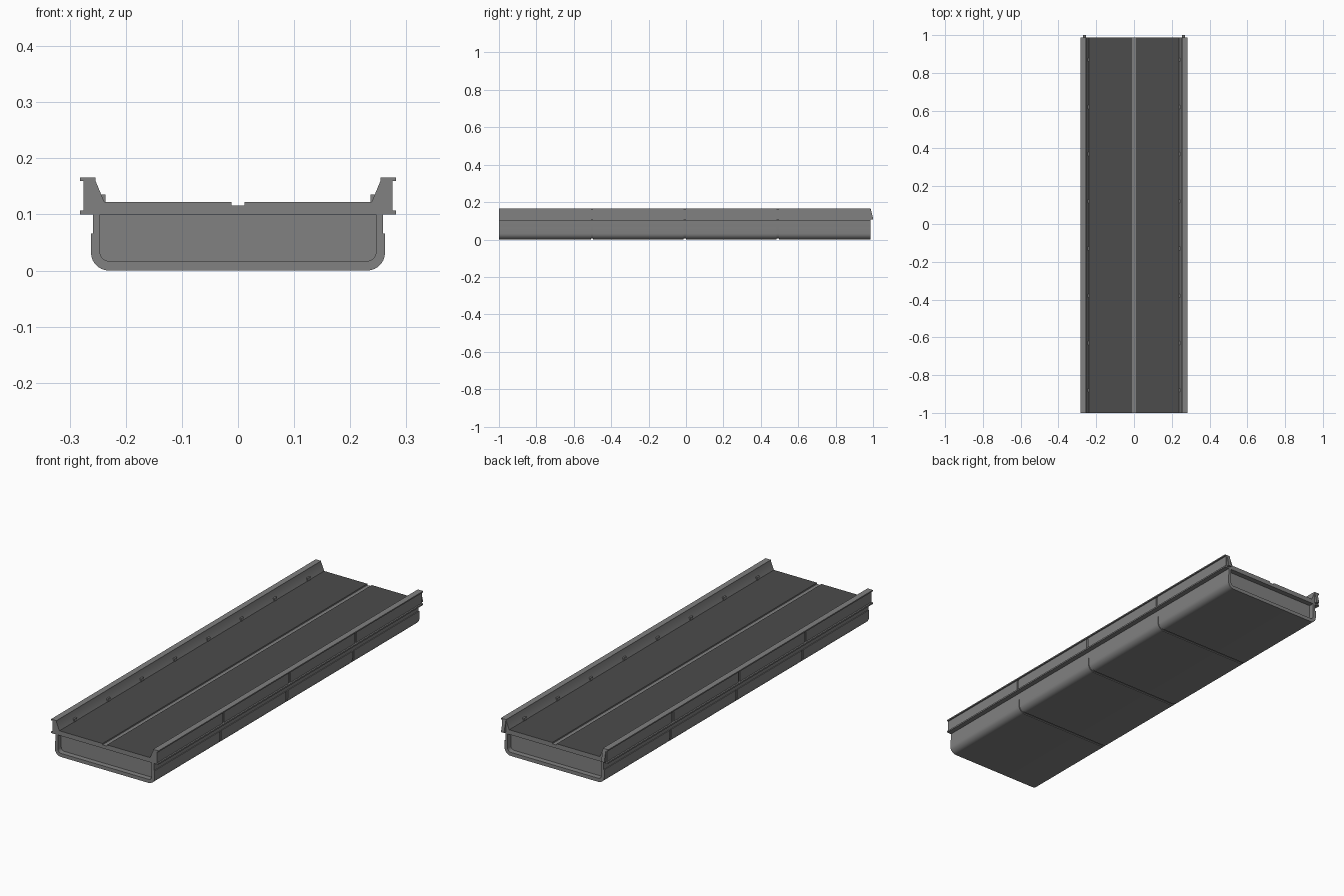
import bpy, bmesh, math

if "Cube" in bpy.data.objects:
    bpy.data.objects.remove(bpy.data.objects["Cube"], do_unlink=True)


def material(name, value):
    m = bpy.data.materials.new(name)
    m.use_nodes = True
    colour = (value, value, value, 1)
    m.diffuse_color = colour
    m.node_tree.nodes["Principled BSDF"].inputs["Base Color"].default_value = colour
    return m


concrete = material("concrete grey", 0.22)
asphalt = material("dark asphalt", 0.072)

FRONT, BACK = -1.0, 0.987
GAP = 0.012
RECESS = 0.025


def finish(name, bm, mats):
    bmesh.ops.recalc_face_normals(bm, faces=bm.faces)
    mesh = bpy.data.meshes.new(name)
    bm.to_mesh(mesh)
    bm.free()
    for m in mats:
        mesh.materials.append(m)
    ob = bpy.data.objects.new(name, mesh)
    bpy.context.collection.objects.link(ob)
    bpy.ops.object.select_all(action="DESELECT")
    ob.select_set(True)
    bpy.context.view_layer.objects.active = ob
    bpy.ops.object.shade_smooth_by_angle()
    return ob


def extrude(name, profile, y0, y1, mats=(concrete,), rule=None):
    """Sweep an x-z outline from y0 to y1."""
    bm = bmesh.new()
    cap = bm.faces.new([bm.verts.new((x, y0, z)) for x, z in profile])
    res = bmesh.ops.extrude_face_region(bm, geom=[cap])
    moved = [v for v in res["geom"] if isinstance(v, bmesh.types.BMVert)]
    bmesh.ops.translate(bm, verts=moved, vec=(0, y1 - y0, 0))
    bmesh.ops.recalc_face_normals(bm, faces=bm.faces)
    if rule:
        for f in bm.faces:
            f.material_index = rule(f)
    return finish(name, bm, mats)


def mirrored(half):
    """Complete a right-hand outline with its mirror image."""
    return half + [(-x, z) for x, z in reversed(half)]


def tub(half_width, top, bottom, radius, steps=7):
    """Open-topped outline with rounded lower corners."""
    half = [(half_width, top)]
    for i in range(steps + 1):
        a = math.pi / 2 * i / steps
        half.append((half_width - radius + radius * math.cos(a),
                     bottom + radius - radius * math.sin(a)))
    return mirrored(half)


def box(name, x0, x1, y0, y1, z0, z1):
    return extrude(name, [(x0, z0), (x1, z0), (x1, z1), (x0, z1)], y0, y1)


# Deck with both parapets and the central channel
DECK = 0.122
deck_half = [(0.0115, 0.116), (0.0115, DECK), (0.238, DECK), (0.254, 0.16),
             (0.254, 0.166), (0.282, 0.166), (0.282, 0.16), (0.271, 0.16),
             (0.271, 0.107), (0.282, 0.107), (0.282, 0.1)]


def road_rule(f):
    return int(f.normal.z > 0.9 and abs(f.calc_center_median().z - DECK) < 0.001)


extrude("deck_and_parapets", mirrored(deck_half), FRONT, BACK,
        (concrete, asphalt), road_rule)

# Girder walls and recessed core
outer = tub(0.2585, 0.1, 0.0045, 0.0285)
inner = tub(0.246, 0.1, 0.017, 0.016)
extrude("girder_walls", outer + inner[::-1], FRONT, BACK)
extrude("girder_core", inner, FRONT + RECESS, BACK - RECESS)

# Cladding panels divided by narrow joints
shell = tub(0.262, 0.066, 0, 0.032) + tub(0.2585, 0.066, 0.0045, 0.0285)[::-1]
bay = (BACK - FRONT) / 4
for i in range(4):
    y0 = FRONT + i * bay + (GAP / 2 if i > 0 else 0)
    y1 = FRONT + (i + 1) * bay - (GAP / 2 if i < 3 else 0)
    extrude(f"lower_cladding_{i + 1}", shell, y0, y1)
    for side, s in (("left", 1), ("right", -1)):
        box(f"{side}_parapet_panel_{i + 1}", s * 0.271, s * 0.275, y0, y1, 0.107, 0.16)

for side, s in (("left", 1), ("right", -1)):
    # Small blocks at the foot of the parapet
    for i in range(8):
        y = -0.88 + i * 0.25
        box(f"{side}_curb_block_{i + 1}", s * 0.236, s * 0.246,
            y - 0.01, y + 0.01, DECK - 0.002, 0.136)

    # Sloping connector tongue at the back end
    bm = bmesh.new()
    outline = [(BACK, 0.107), (1.0, 0.107), (1.0, 0.115), (BACK, 0.165)]
    cap = bm.faces.new([bm.verts.new((s * 0.255, y, z)) for y, z in outline])
    res = bmesh.ops.extrude_face_region(bm, geom=[cap])
    moved = [v for v in res["geom"] if isinstance(v, bmesh.types.BMVert)]
    bmesh.ops.translate(bm, verts=moved, vec=(s * 0.016, 0, 0))
    finish(f"{side}_connector_tongue", bm, (concrete,))
